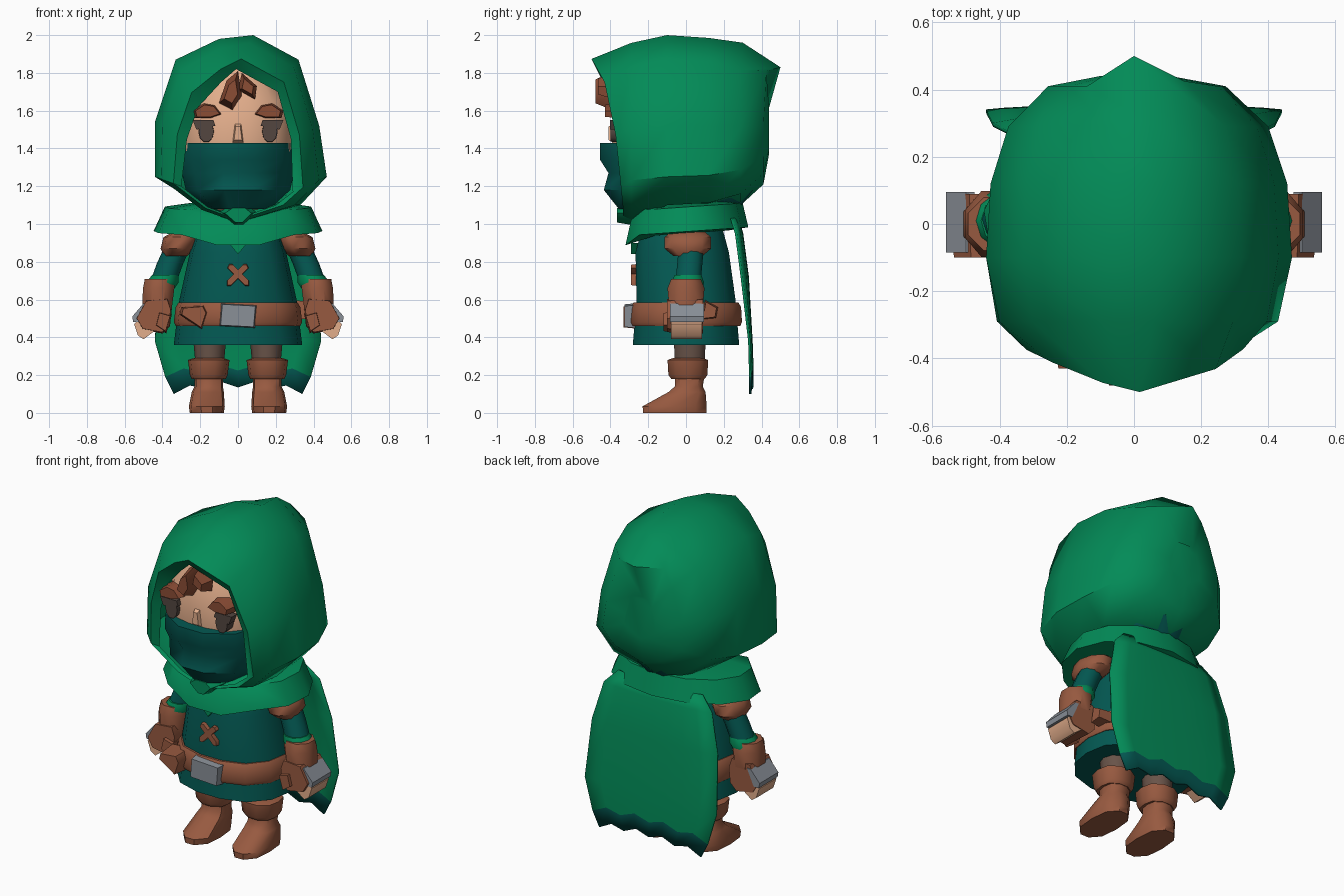
import bpy, bmesh, math
from mathutils import Vector

cube = bpy.data.objects.get("Cube")
if cube:
    bpy.data.objects.remove(cube, do_unlink=True)


def paint(name, r, g, b):
    """Material from display values, converted to linear."""
    lin = [(c / 255) ** 2.2 for c in (r, g, b)] + [1]
    m = bpy.data.materials.new(name)
    m.use_nodes = True
    m.diffuse_color = lin
    m.node_tree.nodes["Principled BSDF"].inputs["Base Color"].default_value = lin
    return m


GREEN = paint("cloak green", 10, 138, 88)
TEAL = paint("tunic teal", 11, 89, 83)
BROWN = paint("leather brown", 150, 90, 66)
SKIN = paint("skin", 226, 172, 138)
GREY = paint("metal grey", 136, 142, 150)
DARK = paint("eye brown", 84, 72, 66)
TROUSER = paint("trouser brown", 104, 84, 74)
HAIR = paint("hair brown", 138, 78, 56)
parts = []


def make(name, verts, faces, *mats):
    mesh = bpy.data.meshes.new(name)
    mesh.from_pydata(verts, [], faces)
    bm = bmesh.new()
    bm.from_mesh(mesh)
    bmesh.ops.recalc_face_normals(bm, faces=bm.faces)
    bm.to_mesh(mesh)
    bm.free()
    for m in mats:
        mesh.materials.append(m)
    ob = bpy.data.objects.new(name, mesh)
    bpy.context.collection.objects.link(ob)
    parts.append(ob)
    return ob


def loft(name, rings, mat, first=True, last=True):
    """Skin a row of equal-length closed rings."""
    n = len(rings[0])
    verts = [p for r in rings for p in r]
    faces = [(k * n + i, k * n + (i + 1) % n, (k + 1) * n + (i + 1) % n, (k + 1) * n + i)
             for k in range(len(rings) - 1) for i in range(n)]
    if first:
        faces.append(tuple(range(n)))
    if last:
        faces.append(tuple(range(len(verts) - n, len(verts))))
    return make(name, verts, faces, mat)


def oval(x, y, z, rx, ry, n=12, power=2):
    """Horizontal ring; a higher power makes it boxier."""
    ring = []
    for i in range(n):
        a = math.tau * (i + .5) / n - math.pi / 2
        c, s = math.cos(a), math.sin(a)
        k = (abs(c) ** power + abs(s) ** power) ** (-1 / power)
        ring.append((x + rx * c * k, y + ry * s * k, z))
    return ring


def body(name, rows, mat, n=12, power=2):
    """Rows are x, y, z, rx, ry."""
    return loft(name, [oval(*r, n, power) for r in rows], mat)


def slab(name, pts, a, b, mat, taper=1, axis="y", side=1):
    """Outline extruded from a to b, shrunk by taper at a."""
    mid = sum((Vector(p) for p in pts), Vector((0, 0))) / len(pts)
    rings = []
    for d, t in ((a, taper), (b, 1)):
        flat = [mid + (Vector(p) - mid) * t for p in pts]
        rings.append([(side * p.x, d, p.y) if axis == "y" else (side * d, p.x, p.y)
                      for p in flat])
    return loft(name, rings, mat)


# Hood: rings blended from the face opening to the widest outline, then to the back
outline = [(.08, 2), (-.1, 1.98), (-.33, 1.87), (-.44, 1.54), (-.44, 1.25), (-.2, 1.07),
           (0, 1), (.33, 1.1), (.47, 1.25), (.43, 1.52), (.32, 1.87)]
opening = [(-.01, 1.82), (-.09, 1.75), (-.21, 1.62), (-.27, 1.45), (-.3, 1.2), (-.16, 1.09),
           (0, 1.03), (.2, 1.1), (.29, 1.17), (.28, 1.45), (.21, 1.7)]


def blend(t):
    return [Vector(p).lerp(Vector(q), t) for p, q in zip(opening, outline)]


def rim(z):
    t = min(1, max(0, (z - 1.05) / .8))
    return -.33 - .08 * t - .09 * t ** 8


rings = [[(p.x, rim(p.y) + .02, p.y) for p in blend(0)],
         [(p.x, rim(p.y), p.y) for p in blend(.3)],
         [(p.x, -.29, p.y) for p in blend(.77)]]
for y, s in ((-.1, 1), (.12, .97), (.29, .85), (.41, .58)):
    rings.append([(p.x * s, y, max(1.1, 1.5 + (p.y - 1.5) * s)) for p in blend(1)])
rings[-2][0] = (.05, .3, 1.96)
for i, peak in ((0, (0, .5, 1.83)), (1, (-.14, .41, 1.82)), (10, (.15, .425, 1.81))):
    rings[-1][i] = peak
rings.append([(x * .4, .44 if i else .42, 1.48 + (z - 1.48) * .4)
              for i, (x, y, z) in enumerate(rings[-1])])
loft("hood", rings, GREEN, first=False)

# Head and face
body("head", [(0, -.03, 1.06, .16, .2), (0, -.03, 1.2, .27, .33), (0, -.03, 1.4, .3, .36),
              (0, -.03, 1.65, .29, .36), (0, -.03, 1.82, .18, .24)], SKIN, 16, 3)
body("mask", [(0, -.04, 1.08, .17, .32), (0, -.04, 1.18, .28, .4), (0, -.04, 1.27, .3, .375),
              (0, -.04, 1.34, .31, .42), (0, -.04, 1.43, .305, .42)], TEAL, 12, 2.6)
slab("nose", [(-.035, 1.42), (.035, 1.42), (.02, 1.54), (-.02, 1.54)], -.41, -.37, SKIN, .6)
slab("hair_lock", [(-.1, 1.64), (-.03, 1.6), (.02, 1.68), (0, 1.81), (-.06, 1.76)],
     -.48, -.38, HAIR, .6)
slab("hair_curl", [(0, 1.71), (.09, 1.66), (.1, 1.73), (.02, 1.8)], -.465, -.38, HAIR, .6)
for side, label in ((1, "left"), (-1, "right")):
    eye = [(.168 + .042 * math.cos(a), 1.49 + .06 * math.sin(a))
           for a in (math.tau * i / 10 for i in range(10))]
    slab(label + "_eye", eye, -.4, -.34, DARK, .95, side=side)
    slab(label + "_eyelash", [(.12, 1.52), (.22, 1.5), (.24, 1.55), (.13, 1.55)],
         -.403, -.35, DARK, side=side)
    slab(label + "_eyebrow", [(.08, 1.58), (.14, 1.56), (.23, 1.56), (.24, 1.6), (.18, 1.64),
                              (.12, 1.63)], -.43, -.34, HAIR, .8, side=side)

# Collar: flared ring, lower in front, with a knot
collar = []
for z, rx, ry in ((1.11, .24, .22), (1.09, .39, .3), (.96, .45, .33), (.95, .3, .22)):
    ring = oval(0, 0, z, rx, ry, 13)
    collar.append([(x, y, h + .07 * y - .05 * (y < -.28)) for x, y, h in ring])
loft("collar", collar, GREEN)
slab("collar_knot", [(-.1, 1.06), (-.04, 1.1), (.05, 1.1), (.1, 1.06), (.03, .99), (-.02, .99)],
     -.365, -.26, GREEN, .7)
slab("collar_tip", [(-.05, .9), (.05, .9), (0, .84)], -.29, -.24, GREEN)

# Cape: thin sheet with a ragged teal hem that is deeper at the corners
cols = 8
verts, faces = [], []
rows = [(1.03, .28, .26), (.95, .36, .285), (.72, .42, .315), (.38, .44, .335),
        (.2, .385, .34), (.11, .34, .34)]
for k, (z, w, y) in enumerate(rows):
    for i in range(cols + 1):
        u = 2 * i / cols - 1
        rag = (.035 * (1 - u * u) + (.02 if i % 2 else -.01)) * (k > 3)
        verts.append((w * u, y + .012 * (1 - u * u) - .02 * abs(u) ** 4 * (k < 3), z + rag))
for k in range(len(rows) - 1):
    for i in range(cols):
        a = k * (cols + 1) + i
        faces.append((a, a + 1, a + cols + 2, a + cols + 1))
cape = make("cape", verts, faces, GREEN, TEAL)
for f in cape.data.polygons:
    f.material_index = int(f.index >= cols * (len(rows) - 2))
thick = cape.modifiers.new("thickness", "SOLIDIFY")
thick.thickness = .012
thick.offset = 0

# Tunic, belt and trimmings
body("tunic", [(0, 0, .36, .34, .285), (0, 0, .6, .31, .265), (0, -.02, .85, .255, .25),
               (0, -.02, .96, .22, .22), (0, 0, 1.1, .15, .15)], TEAL, 14, 2.4)
body("belt", [(0, 0, .46, .33, .29), (0, 0, .48, .34, .3), (0, 0, .56, .33, .295),
              (0, 0, .585, .315, .28)], BROWN, 14, 2.4)
slab("buckle", [(-.1, .46), (.09, .45), (.1, .57), (-.09, .58)], -.325, -.27, GREY, .92)
slab("belt_pouch", [(-.31, .52), (-.19, .44), (-.16, .53), (-.18, .57), (-.3, .56)],
     -.33, -.2, BROWN, .85)
slab("side_pouch", [(.08, .49), (.16, .5), (.17, .56), (.1, .6)], .38, .27, BROWN, .8, "x")
for side in (1, -1):
    slab("chest_stitch", [(-.06, .67), (-.04, .67), (.06, .77), (.05, .79), (.03, .79),
                          (-.06, .7)], -.29, -.24, BROWN, .9, side=side)

# Arms and legs
for side, label in ((1, "left"), (-1, "right")):
    def limb(part, rows, mat, n=10, power=2):
        body(label + part, [(side * r[0],) + r[1:] for r in rows], mat, n, power)

    limb("_shoulder_pad", [(.33, .01, .83, .06, .08), (.32, .01, .87, .09, .13),
                           (.3, .01, .93, .095, .13), (.26, .01, .97, .06, .08)], BROWN)
    limb("_sleeve", [(.31, .03, .9, .07, .07), (.36, .02, .79, .07, .07),
                     (.4, .01, .68, .07, .07)], TEAL)
    limb("_sleeve_cuff", [(.385, .01, .73, .07, .075), (.4, .01, .69, .085, .09),
                          (.405, .01, .66, .07, .08)], GREEN)
    limb("_gauntlet", [(.415, 0, .71, .08, .08), (.42, 0, .66, .085, .1),
                       (.43, 0, .54, .08, .09)], BROWN, 8, 3)
    slab(label + "_hand", [(.35, .55), (.37, .61), (.49, .6), (.545, .5), (.51, .44),
                           (.4, .42), (.36, .46)], -.1, .09, BROWN, .92, side=side)
    slab(label + "_knuckle_plate", [(.475, .58), (.5, .58), (.56, .51), (.555, .48), (.52, .48)],
         -.085, .095, GREY, side=side)
    slab(label + "_fingers", [(.42, .45), (.53, .49), (.55, .47), (.53, .41), (.5, .39)],
         -.08, .085, SKIN, side=side)
    slab(label + "_thumb", [(.35, .52), (.42, .54), (.44, .46), (.38, .42)],
         -.12, -.02, BROWN, .8, side=side)

    limb("_trouser_leg", [(.15, .02, .2, .07, .08), (.15, .02, .42, .09, .09)], TROUSER)
    limb("_boot_cuff", [(.155, .01, .18, .09, .09), (.155, .01, .2, .1, .105),
                        (.155, .01, .28, .11, .11), (.155, .01, .29, .08, .08)], BROWN, 10, 2.6)
    limb("_boot", [(.165, -.06, 0, .09, .17), (.165, -.06, .035, .095, .172),
                   (.16, .005, .11, .085, .1), (.155, .015, .14, .075, .075),
                   (.155, .02, .2, .075, .08)], BROWN, 10, 2.8)

# Soft shading that keeps hard edges
bpy.ops.object.select_all(action="DESELECT")
for ob in parts:
    ob.select_set(True)
bpy.context.view_layer.objects.active = parts[0]
bpy.ops.object.shade_smooth_by_angle(angle=math.radians(48))
